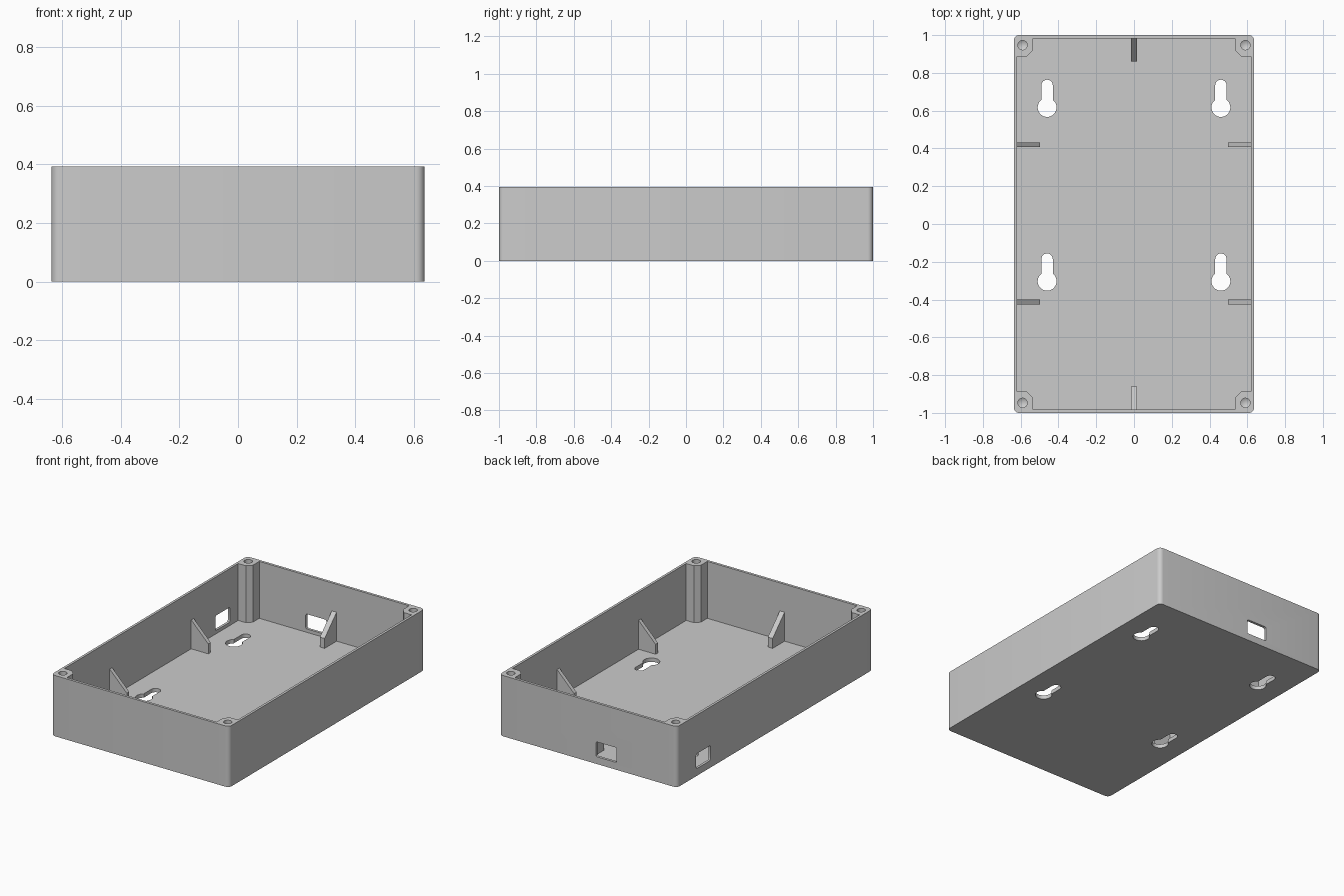
import bpy, bmesh
from math import sin, cos, pi, radians
from mathutils import Vector, Matrix

old = bpy.data.objects.get("Cube")
if old:
    bpy.data.objects.remove(old, do_unlink=True)

HX, HY, H = 0.636, 1.0, 0.393      # half width, half length, height
IX, IY, FLOOR = 0.62, 0.983, 0.025  # inner half sizes, floor thickness

grey = bpy.data.materials.new("grey plastic")
grey.use_nodes = True
colour = (0.6, 0.6, 0.6, 1)
grey.diffuse_color = colour
grey.node_tree.nodes["Principled BSDF"].inputs["Base Color"].default_value = colour


def arc(cx, cy, r, a0, a1, n):
    """Points on an arc, angles in degrees."""
    angles = [radians(a0 + (a1 - a0) * i / n) for i in range(n + 1)]
    return [(cx + r * cos(a), cy + r * sin(a)) for a in angles]


def rounded_rect(hx, hy, r, n=6):
    pts = []
    for i, (sx, sy) in enumerate([(1, 1), (-1, 1), (-1, -1), (1, -1)]):
        pts += arc(sx * (hx - r), sy * (hy - r), r, 90 * i, 90 * i + 90, n)
    return pts


def finish(name, bm):
    bmesh.ops.recalc_face_normals(bm, faces=bm.faces)
    mesh = bpy.data.meshes.new(name)
    bm.to_mesh(mesh)
    bm.free()
    mesh.materials.append(grey)
    ob = bpy.data.objects.new(name, mesh)
    bpy.context.collection.objects.link(ob)
    return ob


def prism(name, pts, z0, z1, matrix=Matrix()):
    """Extrude a flat outline from z0 to z1, then place it."""
    bm = bmesh.new()
    face = bm.faces.new([bm.verts.new((x, y, z0)) for x, y in pts])
    top = bmesh.ops.extrude_face_region(bm, geom=[face])["geom"]
    bmesh.ops.translate(bm, vec=(0, 0, z1 - z0),
                        verts=[v for v in top if isinstance(v, bmesh.types.BMVert)])
    bmesh.ops.transform(bm, matrix=matrix, verts=bm.verts)
    return finish(name, bm)


def cut(target, cutter):
    """Subtract the cutter, apply, and discard it."""
    mod = target.modifiers.new("cut", "BOOLEAN")
    mod.object, mod.operation, mod.solver = cutter, "DIFFERENCE", "EXACT"
    with bpy.context.temp_override(object=target, active_object=target):
        bpy.ops.object.modifier_apply(modifier=mod.name)
    bpy.data.objects.remove(cutter, do_unlink=True)


# Outer shell
shell = prism("box_shell", rounded_rect(HX, HY, 0.028), 0, H)

# Cavity, notched so that a chamfered post stays in each corner
notch = [(IX, 0.888), (0.566, 0.888), (0.536, 0.918), (0.536, IY)]
cavity = []
for sx, sy in [(1, 1), (-1, 1), (-1, -1), (1, -1)]:
    corner = [(sx * x, sy * y) for x, y in notch]
    cavity += corner if sx * sy > 0 else corner[::-1]
cut(shell, prism("cavity_cutter", cavity, FLOOR, H + 0.1))

# Blind screw holes with a pointed bottom
for sx in (-1, 1):
    for sy in (-1, 1):
        bm = bmesh.new()
        bmesh.ops.create_cone(bm, cap_ends=True, segments=24, radius1=0.025,
                              radius2=0.025, depth=0.3)
        floor = min(bm.faces, key=lambda f: f.calc_center_median().z)
        tip = bmesh.ops.poke(bm, faces=[floor])["verts"][0]
        tip.co.z -= 0.015
        bmesh.ops.translate(bm, vec=(sx * 0.59, sy * 0.947, H), verts=bm.verts)
        cut(shell, finish("screw_hole_cutter", bm))

# Keyhole slots for hanging
for x in (-0.46, 0.46):
    for y in (-0.303, 0.617):
        outline = arc(x, y, 0.05, 127, 413, 28) + arc(x, y + 0.117, 0.03, 0, 180, 12)
        cut(shell, prism("keyhole_cutter", outline, -0.1, FLOOR + 0.05))

# Cable openings in the back wall and the right wall
window = rounded_rect(0.074, 0.048, 0.01, 3)
stand = Matrix.Rotation(pi / 2, 4, "X")
back = Matrix.Translation((-0.13, HY, 0.095)) @ stand
side = Matrix.Translation((-HX, 0.73, 0.095)) @ Matrix.Rotation(pi / 2, 4, "Z") @ stand
for place in (back, side):
    cut(shell, prism("window_cutter", window, -0.06, 0.06, place))

# Sloped gusset ribs: outline is (distance from wall, height)
rib = [(-0.008, 0.01), (0.122, 0.01), (0.122, FLOOR + 0.064),
       (0, FLOOR + 0.187), (-0.008, FLOOR + 0.187)]


def gusset(name, x, y, turn, width):
    place = Matrix.Translation((x, y, 0)) @ Matrix.Rotation(radians(turn), 4, "Z") @ stand
    return prism(name, rib, -width / 2, width / 2, place)


gusset("front_rib", 0, -IY, 90, 0.034)
gusset("back_rib", 0, IY, -90, 0.034)
for label, y in (("front", -0.413), ("back", 0.42)):
    gusset("left_" + label + "_rib", IX, y, 180, 0.025)
    gusset("right_" + label + "_rib", -IX, y, 0, 0.025)

# Smooth the rounded corners and holes, keep edges crisp
bpy.ops.object.select_all(action="DESELECT")
shell.select_set(True)
bpy.context.view_layer.objects.active = shell
bpy.ops.object.shade_smooth_by_angle(angle=radians(30))
